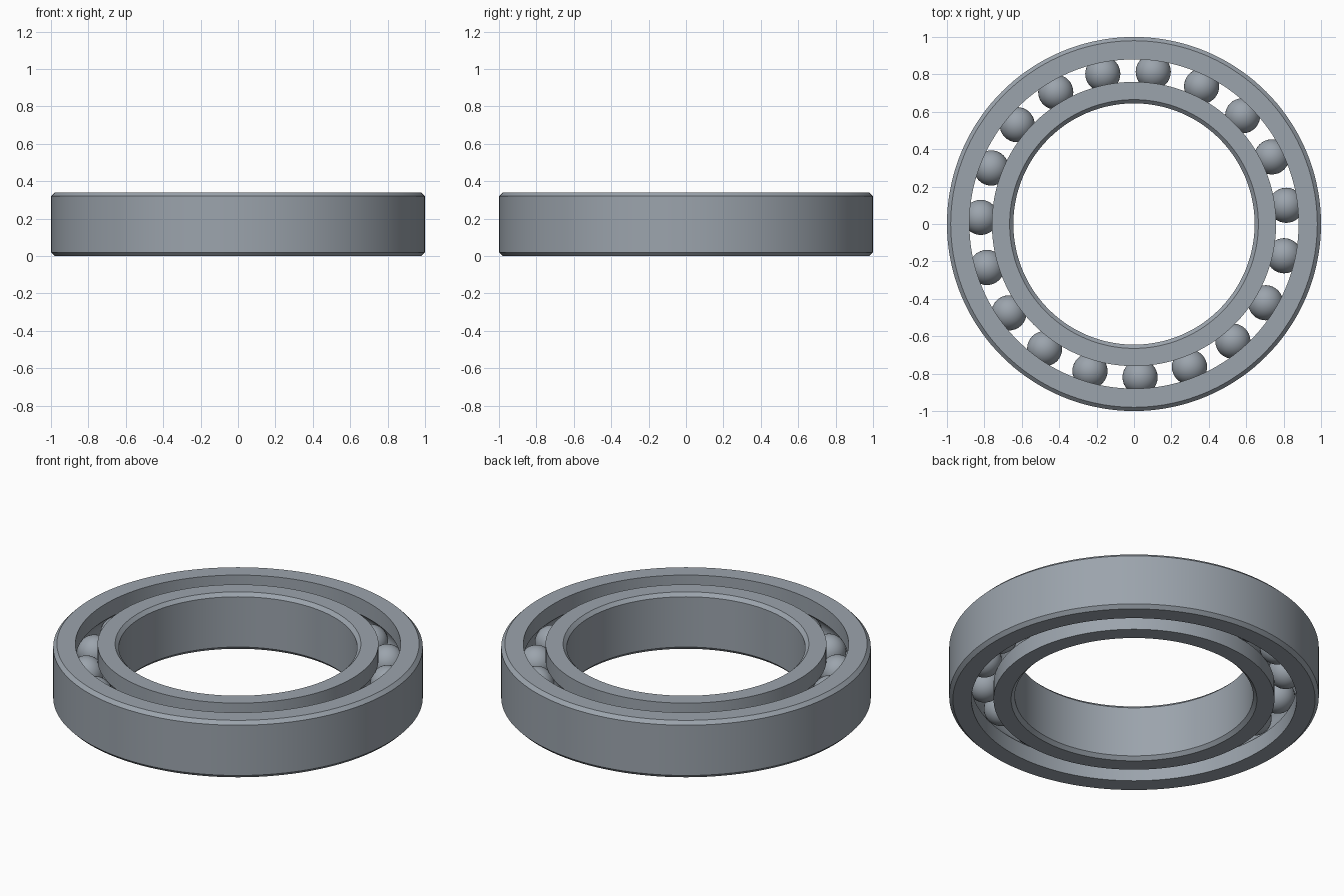
import bpy, bmesh
from math import sin, cos, pi, radians, asin

cube = bpy.data.objects.get("Cube")
if cube:
    bpy.data.objects.remove(cube, do_unlink=True)

HEIGHT = 0.34
MID = HEIGHT / 2
PITCH = 0.82        # radius of the ball circle
BALL_R = 0.094
GROOVE_R = 0.096
HALF_GAP = 0.06     # half the radial gap between the rings
CHAMFER = 0.02
BALLS = 19

steel = bpy.data.materials.new("steel_grey")
steel.use_nodes = True
colour = (0.33, 0.37, 0.415, 1)
steel.diffuse_color = colour
steel.node_tree.nodes["Principled BSDF"].inputs["Base Color"].default_value = colour


def finish(bm, name):
    bmesh.ops.recalc_face_normals(bm, faces=bm.faces)
    mesh = bpy.data.meshes.new(name)
    bm.to_mesh(mesh)
    bm.free()
    mesh.materials.append(steel)
    obj = bpy.data.objects.new(name, mesh)
    bpy.context.collection.objects.link(obj)
    bpy.ops.object.select_all(action='DESELECT')
    obj.select_set(True)
    bpy.context.view_layer.objects.active = obj
    bpy.ops.object.shade_smooth_by_angle(angle=radians(30))
    return obj


def race(name, plain_r, side, segments=144, arc_steps=10):
    """Lathe a chamfered ring; side is +1 outside the balls, -1 inside."""
    wall = PITCH + side * HALF_GAP
    chamfer_r = plain_r - side * CHAMFER
    profile = [(wall, 0), (chamfer_r, 0), (plain_r, CHAMFER),
               (plain_r, HEIGHT - CHAMFER), (chamfer_r, HEIGHT), (wall, HEIGHT)]
    # Ball groove, from top to bottom
    reach = pi / 2 - asin(HALF_GAP / GROOVE_R)
    for i in range(arc_steps + 1):
        a = reach * (1 - 2 * i / arc_steps)
        profile.append((PITCH + side * GROOVE_R * cos(a), MID + GROOVE_R * sin(a)))
    bm = bmesh.new()
    loops = []
    for s in range(segments):
        t = 2 * pi * s / segments
        loops.append([bm.verts.new((r * cos(t), r * sin(t), z)) for r, z in profile])
    for s in range(segments):
        a, b = loops[s], loops[(s + 1) % segments]
        for i in range(len(profile)):
            j = (i + 1) % len(profile)
            bm.faces.new((a[i], b[i], b[j], a[j]))
    finish(bm, name)


race("outer_ring", 1.0, 1)
race("inner_ring", 0.645, -1)

# Balls spaced evenly between the rings
for n in range(BALLS):
    t = radians(7) + 2 * pi * n / BALLS
    bm = bmesh.new()
    bmesh.ops.create_uvsphere(bm, u_segments=32, v_segments=20, radius=BALL_R)
    ball = finish(bm, f"ball_{n + 1}")
    ball.location = (PITCH * cos(t), PITCH * sin(t), MID)
